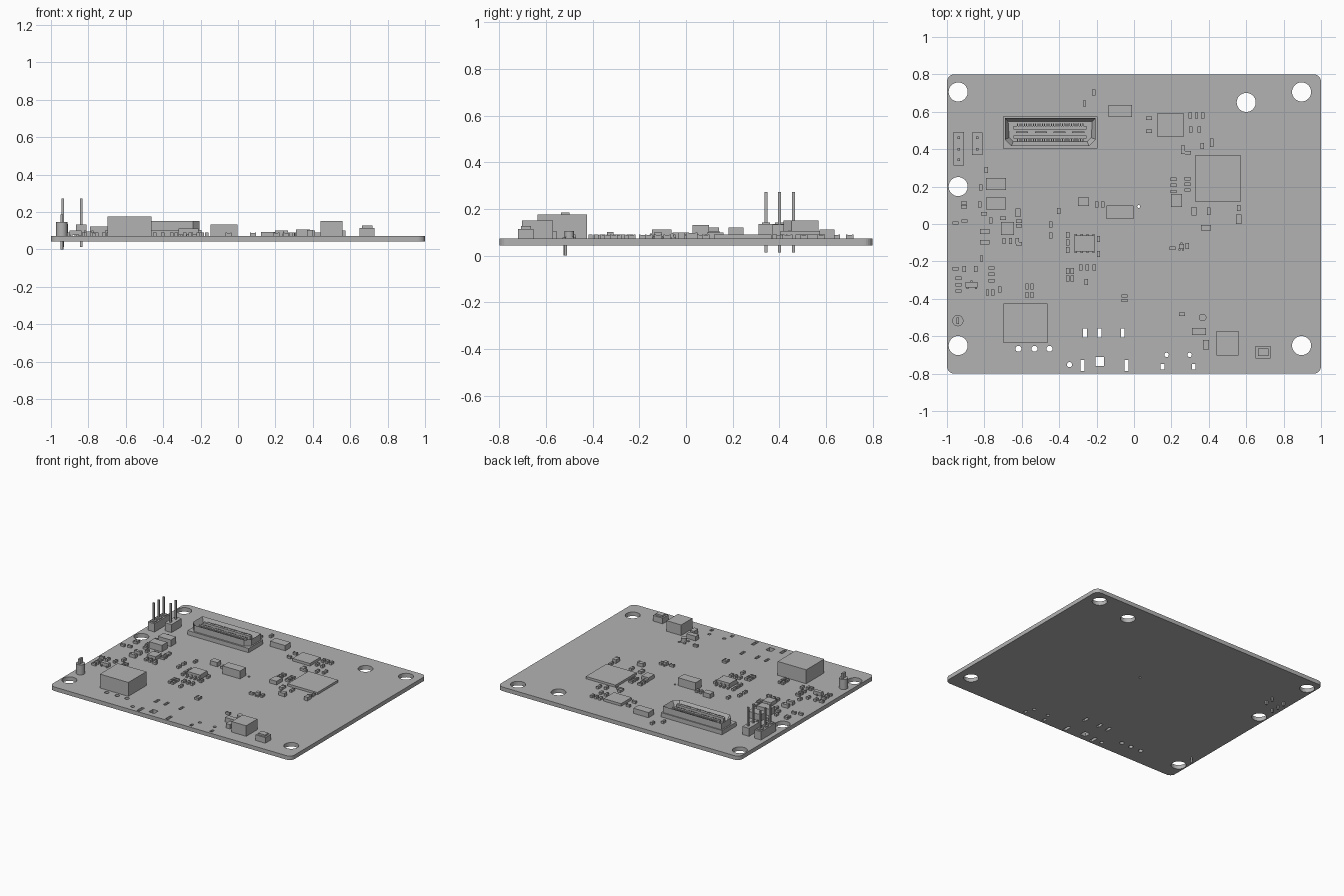
import bpy
import bmesh
from math import cos, sin, pi, radians
from mathutils import Matrix

cube = bpy.data.objects.get("Cube")
if cube:
    bpy.data.objects.remove(cube)

BOTTOM, TOP = .043, .073

grey = bpy.data.materials.new("plain_grey")
grey.use_nodes = True
grey.diffuse_color = (.45, .45, .45, 1)
grey.node_tree.nodes["Principled BSDF"].inputs["Base Color"].default_value = grey.diffuse_color


def link(name, mesh):
    mesh.materials.clear()
    mesh.materials.append(grey)
    obj = bpy.data.objects.new(name, mesh)
    bpy.context.collection.objects.link(obj)
    return obj


def add_box(bm, x, y, w, d, top, base=TOP):
    place = Matrix.Translation((x, y, (top + base) / 2)) @ Matrix.Diagonal((w, d, top - base, 1))
    return bmesh.ops.create_cube(bm, size=1, matrix=place)["verts"]


def add_rod(bm, x, y, radius, top, base=TOP, sides=24):
    bmesh.ops.create_cone(bm, cap_ends=True, segments=sides, radius1=radius, radius2=radius,
                          depth=top - base, matrix=Matrix.Translation((x, y, (top + base) / 2)))


def finish(name, bm):
    mesh = bpy.data.meshes.new(name)
    bm.to_mesh(mesh)
    bm.free()
    return link(name, mesh)


def block(name, x, y, w, d, top, bevel=0):
    bm = bmesh.new()
    add_box(bm, x, y, w, d, top)
    if bevel:
        rim = [e for e in bm.edges if all(v.co.z > TOP + .01 for v in e.verts)]
        bmesh.ops.bevel(bm, geom=rim, offset=bevel, segments=2, affect='EDGES')
    return finish(name, bm)


def passive(name, x, y, count=1, dx=0, dy=0, upright=False, long=.032, wide=.018, top=.091):
    """A row of small two-terminal parts: low body between taller end caps."""
    for i in range(count):
        bm = bmesh.new()
        px, py = x + i * dx, y + i * dy
        for shift, share, height in ((0, .6, top - .003), (-.4, .2, top), (.4, .2, top)):
            if upright:
                add_box(bm, px, py + shift * long, wide, long * share, height)
            else:
                add_box(bm, px + shift * long, py, long * share, wide, height)
        finish(name, bm)


# Board: rounded outline with mounting holes and slots
def ring(curve, points):
    spline = curve.splines.new('POLY')
    spline.points.add(len(points) - 1)
    for p, (x, y) in zip(spline.points, points):
        p.co = (x, y, 0, 1)
    spline.use_cyclic_u = True


def circle(x, y, r, n=32):
    return [(x + r * cos(2 * pi * i / n), y + r * sin(2 * pi * i / n)) for i in range(n)]


def rect(x, y, w, d):
    return [(x + sx * w / 2, y + sy * d / 2) for sx, sy in ((-1, -1), (1, -1), (1, 1), (-1, 1))]


def rounded(w, d, r, n=6):
    return [(sx * (w / 2 - r) + r * cos(a + i * pi / 2 / n), sy * (d / 2 - r) + r * sin(a + i * pi / 2 / n))
            for sx, sy, a in ((1, 1, 0), (-1, 1, pi / 2), (-1, -1, pi), (1, -1, 3 * pi / 2))
            for i in range(n + 1)]


outline = bpy.data.curves.new("board_outline", 'CURVE')
outline.dimensions = '2D'
outline.fill_mode = 'BOTH'
outline.extrude = (TOP - BOTTOM) / 2
ring(outline, rounded(w=2, d=1.6, r=.04))
for x, y in ((-.94, .706), (.6, .65), (.896, .706), (-.94, .2), (-.94, -.65), (.896, -.65)):
    ring(outline, circle(x, y, r=.051))
for x in (-.618, -.532, -.452):
    ring(outline, circle(x, y=-.667, r=.016, n=16))
for x in (.174, .297):
    ring(outline, circle(x, y=-.7, r=.012, n=16))
    ring(outline, rect(x=.152 if x < .2 else .32, y=-.763, w=.02, d=.03))
ring(outline, circle(x=-.345, y=-.752, r=.014, n=16))
ring(outline, circle(x=.025, y=.094, r=.008, n=12))
for x in (-.262, -.184, -.06):
    ring(outline, rect(x, y=-.583, w=.02, d=.05))
for x in (-.275, -.04):
    ring(outline, rect(x, y=-.757, w=.022, d=.06))
ring(outline, rect(x=-.184, y=-.735, w=.045, d=.048))
flat = bpy.data.objects.new("board_outline", outline)
bpy.context.collection.objects.link(flat)
board_mesh = bpy.data.meshes.new_from_object(flat.evaluated_get(bpy.context.evaluated_depsgraph_get()))
bpy.data.objects.remove(flat)
board = link("board", board_mesh)
board.location.z = (TOP + BOTTOM) / 2
for p in board_mesh.polygons:
    p.use_smooth = False

# Large packages
block("power_inductor", x=-.58, y=-.53, w=.236, d=.212, top=.177)
block("main_chip", x=.45, y=.243, w=.246, d=.246, top=.09)
block("memory_chip", x=.195, y=.53, w=.145, d=.123, top=.092)
block("crystal", x=-.075, y=.063, w=.145, d=.07, top=.132)
block("upper_filter", x=-.073, y=.605, w=.125, d=.064, top=.112)
block("antenna_socket", x=.5, y=-.637, w=.12, d=.132, top=.152)
block("push_button", x=.69, y=-.686, w=.08, d=.066, top=.127, bevel=.012)
for y in (.215, .11):
    block("tantalum_capacitor", x=-.738, y=y, w=.107, d=.064, top=.122)
block("regulator", x=-.676, y=-.023, w=.07, d=.07, top=.1)
block("small_filter", x=-.27, y=.12, w=.06, d=.045, top=.105)
block("diode", x=.347, y=-.575, w=.075, d=.038, top=.107)
block("lower_capacitor", x=.385, y=-.645, w=.034, d=.05, top=.105)
block("oscillator", x=.227, y=.125, w=.058, d=.07, top=.1)

# Tall connector: base, chamfered shell with a cavity, two contact rows
cx, cy = -.448, .49
bm = bmesh.new()
add_box(bm, cx, cy, w=.505, d=.17, top=.105)
shell = add_box(bm, cx, cy + .002, w=.485, d=.15, top=.152, base=.105)
corners = [e for e in {e for v in shell for e in v.link_edges}
           if abs(e.verts[0].co.z - e.verts[1].co.z) > .01 and e.verts[0].co.y < cy]
bmesh.ops.bevel(bm, geom=corners, offset=.035, segments=1, affect='EDGES')
lid = max(bm.faces, key=lambda f: f.calc_center_median().z)
bmesh.ops.inset_region(bm, faces=[lid], thickness=.025)
bmesh.ops.translate(bm, verts=lid.verts, vec=(0, 0, -.04))
for side in (-1, 1):
    add_box(bm, cx, cy + side * .025, w=.39, d=.018, top=.142, base=.11)
    for i in range(30):
        add_box(bm, cx - .174 + i * .012, cy + side * .041, w=.006, d=.014, top=.138, base=.11)
for i in range(4):
    add_box(bm, cx - .15 + i * .1, cy, w=.065, d=.008, top=.132, base=.11)
finish("board_connector", bm)

# Pin headers
for x, pins, top in ((-.937, (.46, .4, .343), .135), (-.837, (.46, .4), .133)):
    bm = bmesh.new()
    middle = (pins[0] + pins[-1]) / 2
    add_box(bm, x, middle, w=.056, d=.06 * len(pins), top=top)
    for y in pins:
        add_box(bm, x, y, w=.013, d=.013, top=.273, base=.014)
        if len(pins) > 2:
            add_box(bm, x, y, w=.036, d=.036, top=top + .008)
    finish("pin_header", bm)

# Test post with a loop on top and a leg through the board
bm = bmesh.new()
add_rod(bm, x=-.942, y=-.517, radius=.03, top=.148)
add_box(bm, x=-.942, y=-.517, w=.014, d=.036, top=.186, base=.14)
add_rod(bm, x=-.942, y=-.517, radius=.008, top=TOP, base=0, sides=12)
post = finish("test_post", bm)

# Eight-lead chip
bm = bmesh.new()
add_box(bm, x=-.265, y=-.104, w=.108, d=.085, top=.112, base=.078)
for i in range(4):
    for side in (-1, 1):
        add_box(bm, -.312 + i * .032, -.104 + side * .054, w=.012, d=.014, top=.08)
        add_box(bm, -.312 + i * .032, -.104 + side * .046, w=.012, d=.008, top=.096)
finish("eight_lead_chip", bm)

# Three-lead transistors
for x, y, w in ((-.868, -.325, .064), (.253, -.12, .026)):
    bm = bmesh.new()
    add_box(bm, x, y, w, d=.028, top=.102, base=.076)
    for shift, side in ((-.35, -1), (.35, -1), (0, 1)):
        add_box(bm, x + shift * w, y + side * .016, w=.01, d=.012, top=.084)
    finish("transistor", bm)

# Coaxial test socket
bm = bmesh.new()
add_box(bm, x=.367, y=-.5, w=.036, d=.036, top=.08)
add_rod(bm, x=.367, y=-.5, radius=.02, top=.105)
for sx in (-1, 1):
    for sy in (-1, 1):
        add_box(bm, .367 + sx * .022, -.5 + sy * .022, w=.014, d=.014, top=.078)
finish("coaxial_socket", bm)

# Small parts, left side
passive("resistor", x=-.91, y=.112, count=2, dy=-.02)
passive("resistor", x=-.955, y=.005)
passive("resistor", x=-.905, y=.016)
passive("capacitor", x=-.825, y=.105, upright=True)
passive("capacitor", x=-.82, y=.195, upright=True)
passive("capacitor", x=-.79, y=.29, upright=True)
passive("resistor", x=-.802, y=.055)
passive("capacitor", x=-.798, y=-.04, count=2, dy=-.058, long=.05, wide=.025, top=.1)
passive("resistor", x=-.815, y=-.185, upright=True)
passive("capacitor", x=-.765, y=.02, upright=True)
passive("resistor", x=-.7, y=.03)
passive("capacitor", x=-.62, y=.06, upright=True, long=.045, wide=.025)
passive("resistor", x=-.615, y=.015, count=2, dy=-.025)
passive("capacitor", x=-.695, y=-.09, count=3, dx=.035, upright=True)
passive("resistor", x=-.615, y=-.105)
passive("resistor", x=-.445, y=-.002, count=2, dy=-.06, upright=True)
passive("resistor", x=-.955, y=-.24, count=1)
passive("capacitor", x=-.908, y=-.24, count=2, dx=.062, upright=True)
passive("resistor", x=-.938, y=-.29, count=3, dy=-.034)
passive("resistor", x=-.763, y=-.235, count=3, dy=-.034)
passive("capacitor", x=-.783, y=-.365, count=2, dx=.027, upright=True)
passive("capacitor", x=-.717, y=-.35, upright=True)
for x in (-.572, -.545):
    passive("resistor", x, y=-.335, count=2, dy=-.045, upright=True)

# Small parts, middle
passive("capacitor", x=-.402, y=.07, upright=True)
passive("resistor", x=-.2, y=.105, count=2, dx=.032, upright=True)
passive("resistor", x=-.355, y=-.06, count=3, dy=-.04, upright=True)
passive("resistor", x=-.19, y=-.08, count=2, dy=-.08, upright=True)
passive("capacitor", x=-.285, y=-.232, count=3, dx=.036, upright=True)
for x in (-.355, -.33):
    passive("resistor", x, y=-.25, count=2, dy=-.042, upright=True)
passive("resistor", x=-.255, y=-.31, upright=True)
passive("resistor", x=-.05, y=-.385, count=2, dy=-.024)
passive("resistor", x=-.265, y=.643, upright=True)
passive("resistor", x=-.215, y=.702, upright=True)

# Small parts, right side
passive("resistor", x=.08, y=.565, count=2, dy=-.07)
passive("capacitor", x=.3, y=.58, count=3, dx=.034, upright=True)
passive("resistor", x=.303, y=.505, count=2, dx=.045, upright=True)
passive("capacitor", x=.262, y=.397, upright=True, long=.044, wide=.022)
passive("resistor", x=.288, y=.38)
passive("capacitor", x=.415, y=.435, upright=True, long=.044)
passive("resistor", x=.365, y=.418, upright=True)
passive("resistor", x=.21, y=.24, count=3, dy=-.033)
passive("resistor", x=.285, y=.242, count=3, dy=-.03)
passive("capacitor", x=.32, y=.068, upright=True, long=.045, wide=.026)
passive("capacitor", x=.4, y=.068, upright=True, long=.04)
passive("capacitor", x=.56, y=.025, upright=True, long=.05, wide=.03, top=.1)
passive("resistor", x=.56, y=.085, upright=True)
passive("capacitor", x=.385, y=-.02, long=.052, wide=.03, top=.1)
passive("resistor", x=.205, y=-.13)
passive("resistor", x=.285, y=-.118, upright=True)
passive("resistor", x=.257, y=-.483)

# Keep round parts smooth with sharp rims
for name in ("test_post", "coaxial_socket"):
    bpy.ops.object.select_all(action='DESELECT')
    part = bpy.data.objects[name]
    part.select_set(True)
    bpy.context.view_layer.objects.active = part
    bpy.ops.object.shade_smooth_by_angle(angle=radians(30))
